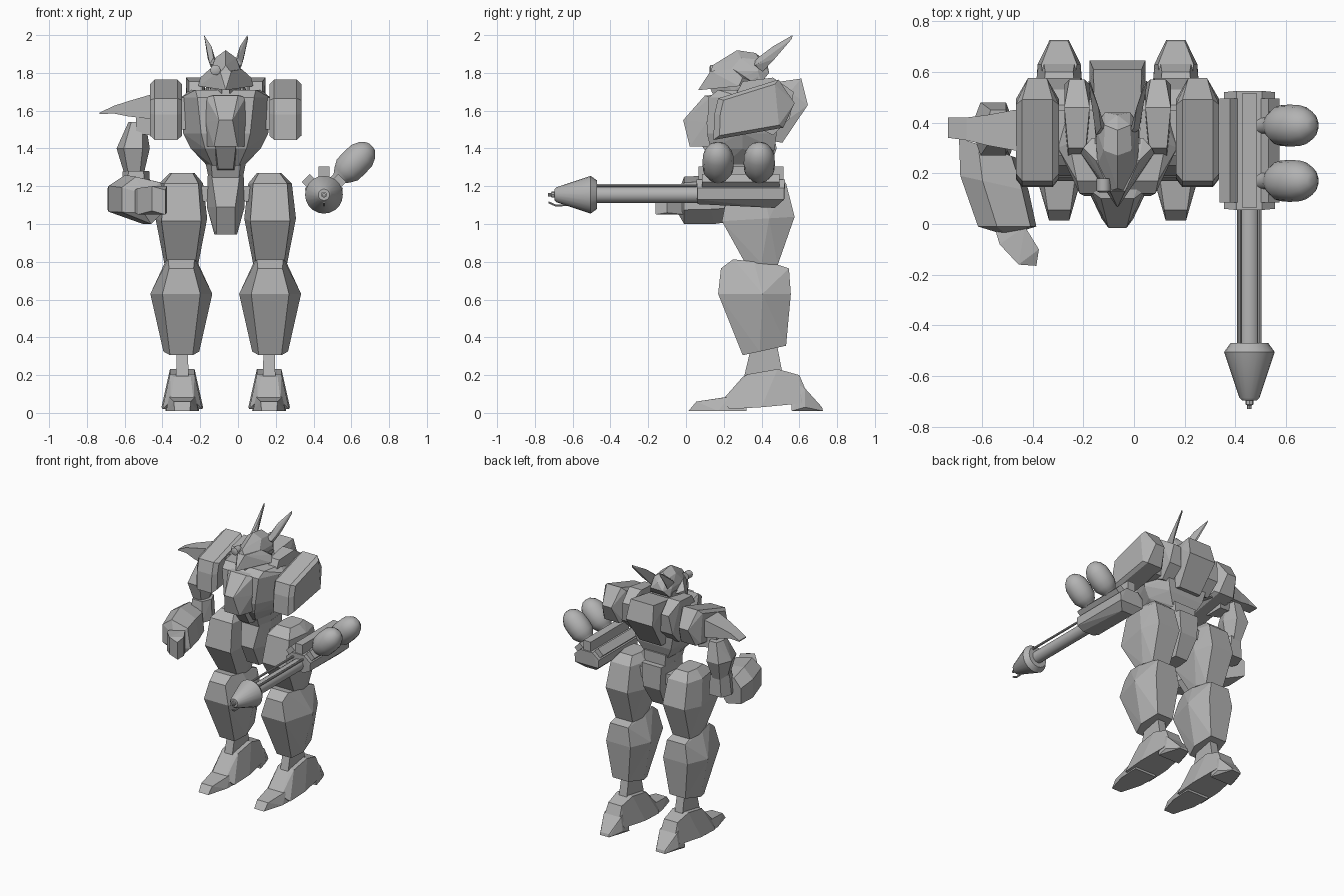
import bpy, bmesh, math
from mathutils import Vector, Matrix

CX = -0.065  # centre line of the body
grey = bpy.data.materials.new("plain grey")
grey.diffuse_color = (0.45, 0.45, 0.45, 1)


def finish(name, bm, smooth=False):
    bmesh.ops.recalc_face_normals(bm, faces=bm.faces)
    me = bpy.data.meshes.new(name)
    bm.to_mesh(me)
    bm.free()
    me.materials.append(grey)
    ob = bpy.data.objects.new(name, me)
    bpy.context.collection.objects.link(ob)
    if smooth:
        bpy.context.view_layer.objects.active = ob
        ob.select_set(True)
        bpy.ops.object.shade_smooth_by_angle(angle=math.radians(40))
        ob.select_set(False)
    return ob


def hull(name, pts):
    """Faceted armour block: convex hull of a few corner points."""
    bm = bmesh.new()
    for p in pts:
        bm.verts.new(p)
    r = bmesh.ops.convex_hull(bm, input=bm.verts)
    junk = {v for v in r["geom_interior"] + r["geom_unused"] if isinstance(v, bmesh.types.BMVert)}
    bmesh.ops.delete(bm, geom=list(junk), context='VERTS')
    bmesh.ops.dissolve_limit(bm, angle_limit=math.radians(3), verts=bm.verts, edges=bm.edges)
    return finish(name, bm)


def sym(pts, x=CX):
    """Corner points (half width, y, z) mirrored around x."""
    return [(x + s * w, y, z) for w, y, z in pts for s in (-1, 1)]


def hexes(rings, x=0):
    """Six-sided rings: z, front/middle/back y, front/middle/back half width, slope in y, x shift."""
    out = []
    for z, yf, ym, yb, a, b, c, tilt, dx in rings:
        out += sym([(w, y, z + tilt * (y - ym)) for w, y in ((a, yf), (b, ym), (c, yb))], x + dx)
    return out


def lathe(name, prof, origin, axis, n=16):
    """Revolve (distance, radius) around an axis."""
    rot = Vector(axis).to_track_quat('Z', 'Y').to_matrix()
    bm = bmesh.new()
    rings = [[bm.verts.new(Vector(origin) + rot @ Vector((r * math.cos(i * math.tau / n),
              r * math.sin(i * math.tau / n), t))) for i in range(n)] for t, r in prof]
    for p, q in zip(rings, rings[1:]):
        for i in range(n):
            bm.faces.new((p[i], p[(i + 1) % n], q[(i + 1) % n], q[i]))
    bm.faces.new(rings[0])
    bm.faces.new(rings[-1])
    return finish(name, bm, True)


def box(name, c, size, ry=0):
    bm = bmesh.new()
    bmesh.ops.create_cube(bm, size=1, matrix=Matrix.Translation(c) @ Matrix.Rotation(ry, 4, 'Y')
                          @ Matrix.Diagonal((*size, 1)))
    return finish(name, bm)


# legs and shoulder armour on both sides
for s, side in ((-1, "right"), (1, "left")):
    x = CX + s * 0.23
    hull(side + "_toe", sym([(.04, .013, .01), (.045, .055, .06), (.07, .23, .085), (.085, .17, .01),
                             (.09, .32, .01), (.07, .32, .1)], x))
    hull(side + "_foot", sym([(.045, .30, .19), (.065, .33, .205), (.065, .485, .232), (.055, .60, .20),
                              (.06, .19, .065), (.105, .23, .02), (.11, .40, .03), (.085, .61, .05),
                              (.06, .63, .13)], x))
    hull(side + "_heel", sym([(.06, .55, .17), (.07, .63, .13), (.09, .56, .01), (.085, .63, .03),
                              (.038, .725, .01), (.035, .72, .03)], x))
    hull(side + "_ankle", sym([(.033, .30, .16), (.033, .52, .16), (.03, .35, .37), (.03, .48, .37)], x))
    x = CX + s * 0.235
    hull(side + "_shin", hexes([(.80, .25, .36, .485, .07, .085, .07, -.12, 0),
                                (.765, .185, .38, .545, .065, .10, .075, 0, 0),
                                (.63, .17, .405, .555, .10, .164, .10, 0, 0),
                                (.325, .30, .39, .53, .06, .095, .065, .22, 0)], x))
    hull(side + "_thigh", hexes([(1.27, .30, .39, .47, .055, .065, .05, 0, -s * .005),
                                 (1.215, .23, .40, .53, .09, .115, .08, 0, 0),
                                 (1.03, .19, .44, .575, .105, .137, .09, .06, 0),
                                 (.79, .31, .40, .485, .075, .09, .07, -.1, 0)], x))
    # shoulder plate: side profile, narrower at the back, bevelled on both faces
    x = CX + s * 0.316
    prof = [(.17, 1.665), (.49, 1.765), (.575, 1.64), (.515, 1.51), (.145, 1.445), (.15, 1.58)]
    pts = []
    for k, f in ((.085, 0.85), (.06, 1.0)):
        for y, z in prof:
            w = k * (0.62 if y > .55 else 1)
            pts += sym([(w, .36 + (y - .36) * f, 1.6 + (z - 1.6) * f)], x)
    hull(side + "_shoulder_plate", pts)
    hull(side + "_shoulder_joint", [(CX + s * w, y, z) for w in (.18, .26)
                                    for y in (.27, .45) for z in (1.5, 1.67)])
    # thruster beside the backpack
    x = CX + s * 0.16
    hull(side + "_back_thruster", sym([(.035, .26, 1.68), (.035, .30, 1.755), (.05, .46, 1.775),
                                       (.03, .57, 1.70), (.05, .55, 1.56), (.04, .46, 1.47),
                                       (.045, .30, 1.55)], x))
    # horn
    bx, tx = CX + s * .065, CX + s * .115
    hull(side + "_horn", [(bx - .02, .35, 1.845), (bx + .02, .37, 1.84), (bx, .40, 1.80), (bx, .38, 1.88),
                          (bx + s * .03, .47, 1.875), (bx + s * .01, .46, 1.94),
                          (tx, .565, 2.0), (tx - s * .008, .56, 1.985), (tx + .003, .56, 1.98)])
    hull(side + "_cheek", [(CX + s * w, y, z) for w, y, z in
                           ((.02, .12, 1.74), (.02, .14, 1.69), (.085, .22, 1.77), (.08, .24, 1.70),
                            (.09, .38, 1.78), (.07, .38, 1.70), (.02, .38, 1.70))])

# pelvis, waist and chest
hull("pelvis", hexes([(1.26, .24, .35, .50, .075, .095, .08, 0, 0), (1.09, .20, .33, .50, .05, .10, .07, 0, 0),
                      (.945, .27, .33, .42, .05, .06, .05, 0, 0)], CX))
hull("hip_axle", sym([(.2, .33, 1.12), (.2, .45, 1.12), (.2, .33, 1.2), (.2, .45, 1.2)]))
hull("waist", hexes([(1.34, .20, .32, .46, .08, .11, .09, 0, 0), (1.24, .24, .34, .46, .07, .09, .08, 0, 0)], CX))
hull("belly_plate", sym([(.055, .08, 1.42), (.06, .25, 1.42), (.04, .17, 1.29), (.05, .27, 1.28)]))
hull("chest", hexes([(1.71, .17, .32, .45, .16, .19, .17, 0, 0), (1.67, .12, .30, .49, .15, .235, .18, 0, 0),
                     (1.48, .11, .30, .48, .13, .225, .16, 0, 0), (1.40, .13, .30, .47, .11, .185, .14, 0, 0),
                     (1.31, .20, .32, .44, .07, .10, .09, 0, 0)], CX))
hull("cockpit_top", sym([(.065, .10, 1.68), (.036, -.015, 1.55), (.105, .13, 1.67), (.105, .11, 1.54),
                         (.11, .25, 1.69)]))
hull("cockpit_bottom", sym([(.036, -.015, 1.55), (.062, .02, 1.41), (.105, .11, 1.54), (.10, .13, 1.41)]))
hull("backpack", sym([(w, y, z) for w, y, z in ((.09, .40, 1.74), (.095, .61, 1.77), (.11, .645, 1.63),
                                               (.09, .51, 1.43), (.11, .40, 1.45), (.11, .55, 1.70))]))

# head
hull("neck", hexes([(1.76, .23, .31, .38, .05, .07, .05, 0, 0), (1.66, .22, .31, .40, .07, .09, .07, 0, 0)], CX))
hull("helmet", sym([(0, .14, 1.84), (.03, .13, 1.80), (.08, .23, 1.81), (.085, .38, 1.81), (.05, .44, 1.80),
                    (0, .27, 1.92), (0, .37, 1.905), (.055, .29, 1.88), (.05, .39, 1.87), (0, .43, 1.85),
                    (.08, .40, 1.75), (.08, .22, 1.75)]))
hull("visor_brim", sym([(0, .065, 1.71), (.012, .08, 1.71), (0, .12, 1.79), (.145, .28, 1.73), (.135, .30, 1.775),
                        (.085, .25, 1.82), (.10, .34, 1.76), (.03, .13, 1.81)]))
lathe("eye_lens", [(0, .028), (.05, .028), (.055, .018)], (CX - .055, .18, 1.815), (0, -1, 0), 10)

# single arm with side fin
hull("arm_joint", [(x, y, z) for x, d in ((-.40, .07), (-.54, .05)) for y in (.36 - d, .36 + d)
                   for z in (1.53 - d, 1.53 + d)])
# the fin is lofted from root to tip
fin = [(-.40, .37, 1.62, .085, .08), (-.47, .37, 1.62, .08, .07), (-.58, .37, 1.61, .06, .045),
       (-.66, .375, 1.605, .045, .022), (-.733, .38, 1.585, .04, .004)]
for i, (p, q) in enumerate(zip(fin, fin[1:])):
    hull(f"shoulder_fin_{i + 1}", [(x, y + a * dy, z + a * dz * 0.9) for x, y, z, dy, dz in (p, q)
                                   for a in (-1, 1)] +
         [(x, y + a * dy, z - a * dz * 0.9) for x, y, z, dy, dz in (p, q) for a in (-1, 1)])
hull("upper_arm", hexes([(1.54, .33, .39, .45, .03, .045, .03, 0, .02), (1.40, .27, .38, .48, .05, .088, .05, 0, 0),
                         (1.26, .31, .37, .43, .03, .05, .03, 0, .005)], -.555))
hull("elbow", hexes([(1.28, .29, .36, .43, .04, .07, .04, 0, 0), (1.13, .27, .35, .43, .05, .08, .05, 0, 0)], -.54))


def arm_ring(x, y, z, w, h, skew):
    return [(x + w * a, y - skew * a, z + h * b) for a, b in
            ((-1, .55), (-.35, 1), (.8, .75), (1, -.4), (.35, -1), (-1, -.5))]


hull("forearm", arm_ring(-.575, .30, 1.13, .115, .11, .04) + arm_ring(-.55, .16, 1.13, .135, .13, .03)
     + arm_ring(-.50, -.01, 1.125, .115, .125, .0) + [(-.5, -.045, 1.16), (-.5, -.045, 1.06)])
hull("fist", [(-.545, -.03, 1.18), (-.545, -.03, 1.06), (-.43, -.01, 1.2), (-.43, -.01, 1.05),
              (-.455, -.16, 1.20), (-.455, -.155, 1.07), (-.385, -.165, 1.18), (-.385, -.16, 1.05),
              (-.375, -.10, 1.20), (-.375, -.10, 1.06), (-.53, -.08, 1.19), (-.53, -.08, 1.05)])

# floating sprayer weapon
GX, GZ = .455, 1.155
lathe("barrel", [(0, .043), (.60, .043)], (GX, .10, GZ), (0, -1, 0))
lathe("nozzle_cone", [(0, .075), (.035, .1), (.215, .04), (.225, .03)], (GX, -.47, GZ), (0, -1, 0), 20)
lathe("nozzle_tip", [(0, .016), (.022, .016), (.025, .009), (.04, .009)], (GX, -.69, GZ), (0, -1, 0), 8)
for i, (y0, z0, y1, z1) in enumerate(((-.63, 1.10, -.69, 1.098), (-.69, 1.098, -.728, 1.115))):
    d = Vector((0, y1 - y0, z1 - z0))
    lathe(f"igniter_hook_{i + 1}", [(0, .006), (d.length, .006)], (GX, y0, z0), d, 6)
for s in (-1, 1):
    lathe("feed_rod", [(0, .008), (.55, .008)], (GX + s * .04, .08, 1.205), (0, -1, 0), 8)
hull("weapon_body", [(GX + s * w, y, z) for s in (-1, 1) for w, y, z in
                     ((.045, .06, 1.105), (.045, .47, 1.085), (.095, .06, 1.13), (.095, .52, 1.13),
                      (.10, .06, 1.19), (.10, .52, 1.19), (.05, .055, 1.235), (.05, .525, 1.235))])
box("weapon_top_rail", (GX, .29, 1.26), (.06, .45, .09))
for s in (-1, 1):
    box("weapon_side_rail", (GX + s * .072, .29, 1.218), (.06, .41, .07), s * math.pi / 4)
for i, y in enumerate((.17, .388)):
    lathe(f"fuel_tank_{i + 1}", [(0, .035), (.045, .037), (.075, .06), (.11, .08), (.16, .083), (.22, .08),
                                 (.262, .06), (.288, .03), (.292, .012)], (.50, y, 1.208), (1, 0, 1), 14)
